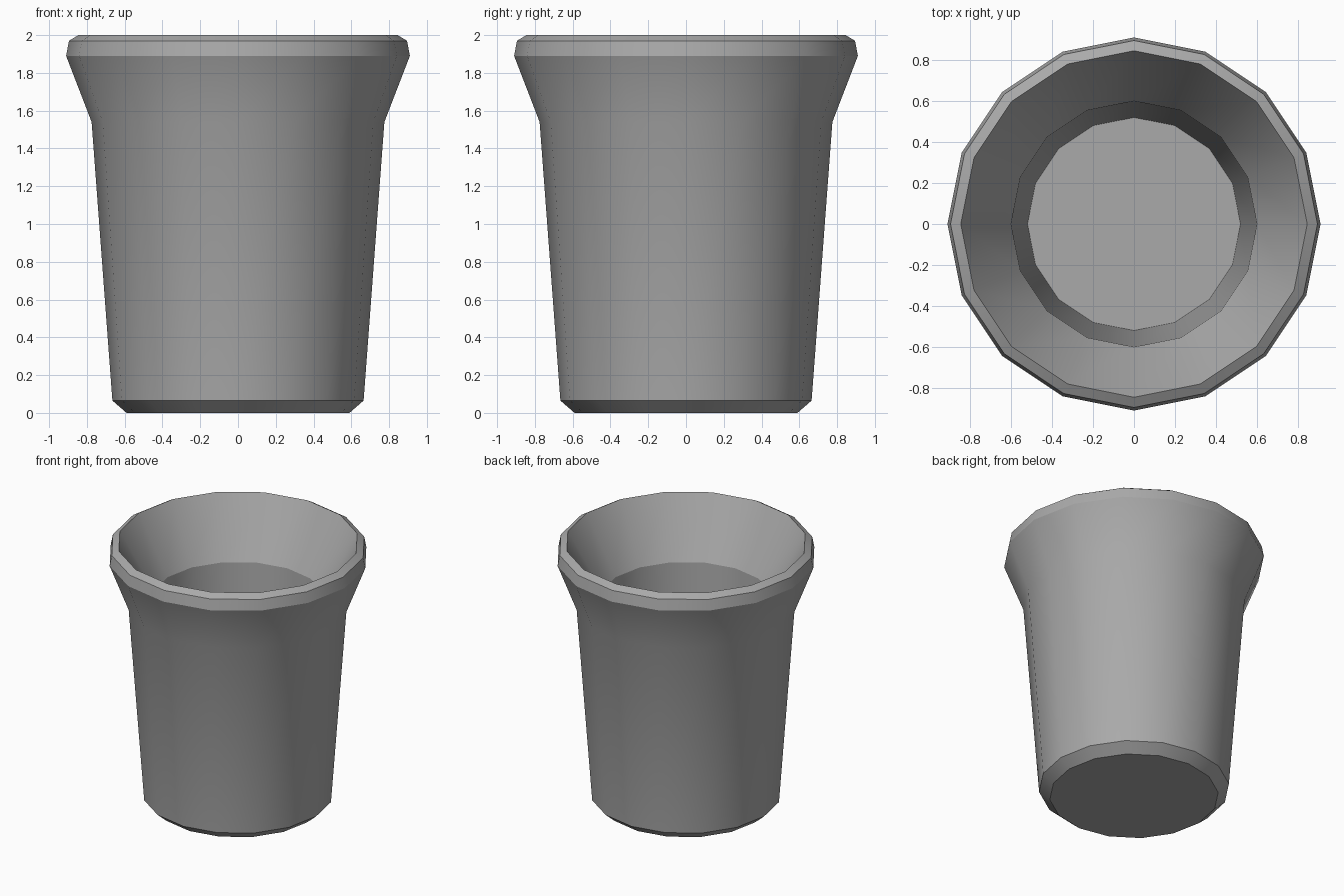
import bpy
import bmesh
import math

SIDES = 16

cube = bpy.data.objects.get("Cube")
if cube:
    bpy.data.objects.remove(cube, do_unlink=True)

# Single grey material
grey = bpy.data.materials.new("grey")
grey.use_nodes = True
colour = (0.4, 0.4, 0.4, 1.0)
grey.diffuse_color = colour
grey.node_tree.nodes["Principled BSDF"].inputs["Base Color"].default_value = colour

# Profile (radius, height): base, outer wall, flared rim, funnel, inner wall, floor
profile = [
    (0.59, 0.0), (0.665, 0.065), (0.775, 1.54), (0.91, 1.89),
    (0.895, 1.97), (0.845, 2.0), (0.60, 1.57), (0.52, 0.12),
]

bm = bmesh.new()
rings = []
for radius, height in profile:
    ring = []
    for i in range(SIDES):
        a = math.tau * i / SIDES
        ring.append(bm.verts.new((radius * math.cos(a), radius * math.sin(a), height)))
    rings.append(ring)

# Walls between neighbouring rings
for low, high in zip(rings, rings[1:]):
    for i in range(SIDES):
        j = (i + 1) % SIDES
        bm.faces.new((low[i], low[j], high[j], high[i]))

# Underside and inside floor
bm.faces.new(reversed(rings[0]))
bm.faces.new(rings[-1])

mesh = bpy.data.meshes.new("cup")
bm.to_mesh(mesh)
bm.free()
mesh.materials.append(grey)
cup = bpy.data.objects.new("cup", mesh)
bpy.context.collection.objects.link(cup)

# Smooth walls, sharp rim and base edges
bpy.ops.object.select_all(action='DESELECT')
cup.select_set(True)
bpy.context.view_layer.objects.active = cup
bpy.ops.object.shade_smooth_by_angle(angle=math.radians(25))
